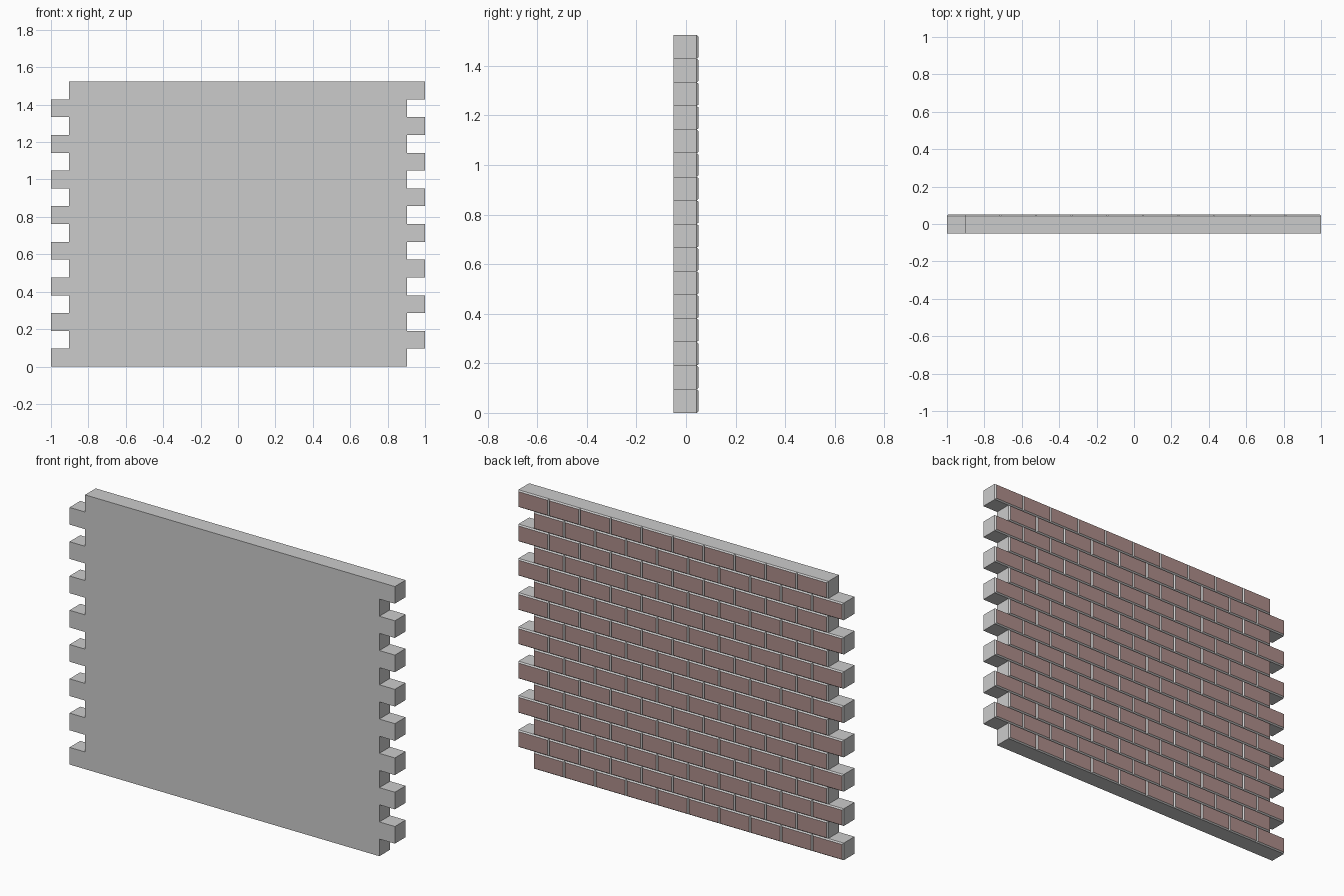
import bpy, bmesh

if "Cube" in bpy.data.objects:
    bpy.data.objects.remove(bpy.data.objects["Cube"])

ROWS, COLS = 16, 10
L = 4 / 21            # brick length (10.5 bricks = 2 units)
H = L / 2             # course height
FRONT, BED, FACE = -0.051, 0.043, 0.051   # y of plain side, joint bottom, brick face
INSET = 0.006         # half joint width


def row_start(r):
    return -1 + (r % 2) * L / 2


def finish(bm, name, material=None):
    bmesh.ops.remove_doubles(bm, verts=bm.verts, dist=1e-5)
    mesh = bpy.data.meshes.new(name)
    bm.to_mesh(mesh)
    bm.free()
    obj = bpy.data.objects.new(name, mesh)
    bpy.context.collection.objects.link(obj)
    if material:
        mesh.materials.append(material)
    return obj


def rect(bm, x, z, y, inset):
    """Four corners of one brick cell, wound to face +y."""
    x0, x1, z0, z1 = x + inset, x + L - inset, z + inset, z + H - inset
    return [bm.verts.new(p) for p in
            ((x0, y, z0), (x0, y, z1), (x1, y, z1), (x1, y, z0))]


# Wall body: toothed outline, plain at the front, open behind the bricks
wall = bmesh.new()
outline = []
for r in range(ROWS):
    x = row_start(r) + COLS * L
    outline += [(x, r * H), (x, (r + 1) * H)]
for r in reversed(range(ROWS)):
    x = row_start(r)
    outline += [(x, (r + 1) * H), (x, r * H)]
front = [wall.verts.new((x, FRONT, z)) for x, z in outline]
back = [wall.verts.new((x, BED, z)) for x, z in outline]
wall.faces.new(front)
n = len(outline)
for i in range(n):
    j = (i + 1) % n
    wall.faces.new((front[j], front[i], back[i], back[j]))

# Bricks: sloped grey joints belong to the wall, flat faces are coloured
bricks = bmesh.new()
for r in range(ROWS):
    for c in range(COLS):
        x, z = row_start(r) + c * L, r * H
        outer = rect(wall, x, z, BED, 0)
        inner = rect(wall, x, z, FACE, INSET)
        for i in range(4):
            j = (i + 1) % 4
            wall.faces.new((outer[i], outer[j], inner[j], inner[i]))
        bricks.faces.new(rect(bricks, x, z, FACE, INSET))

brown = bpy.data.materials.new("brick_brown")
brown.diffuse_color = (0.42, 0.27, 0.255, 1)
brown.use_nodes = True
brown.node_tree.nodes["Principled BSDF"].inputs["Base Color"].default_value = brown.diffuse_color
finish(wall, "wall_body")
finish(bricks, "brick_faces", brown)
